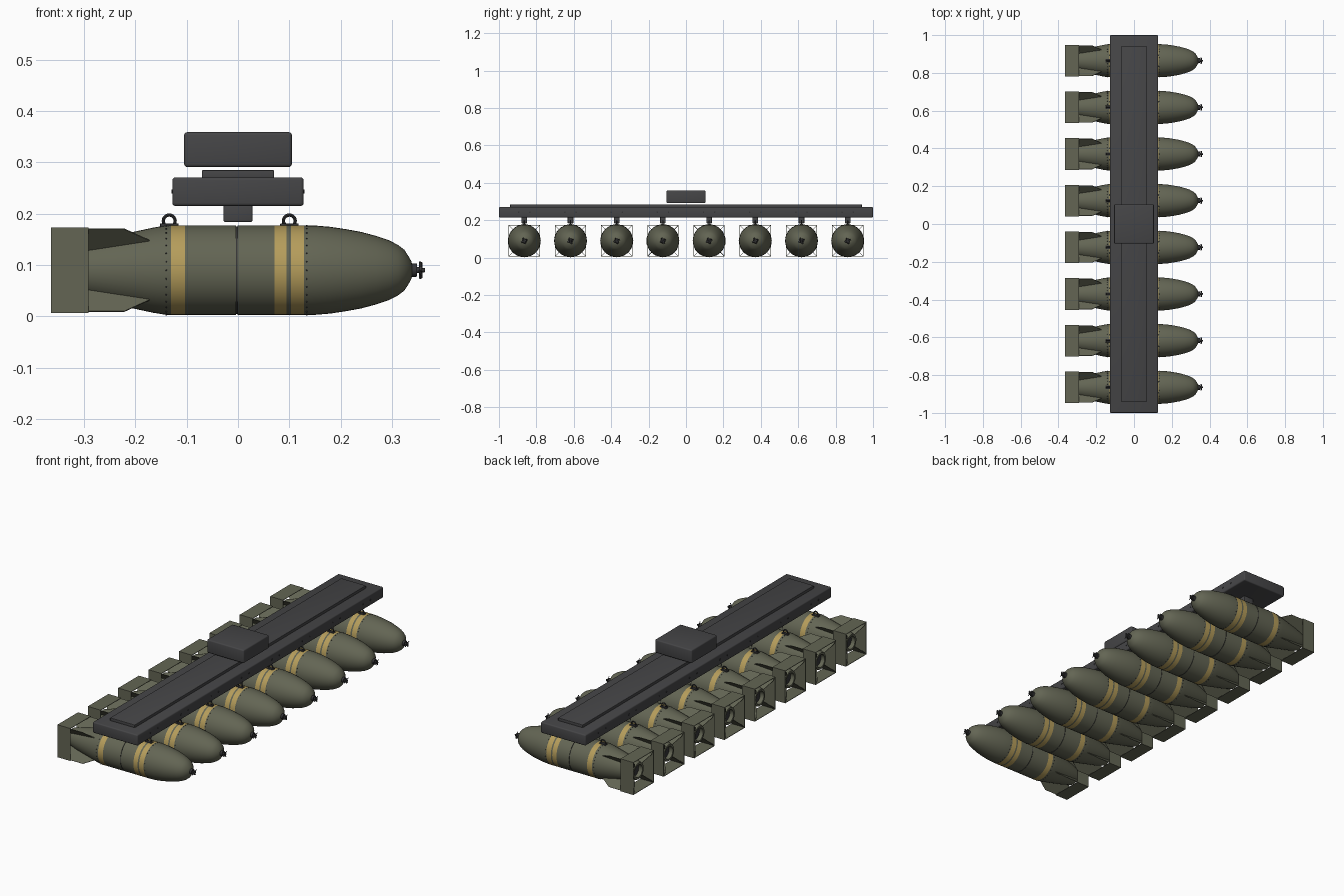
import bpy, bmesh, math
from mathutils import Matrix, Vector

if "Cube" in bpy.data.objects:
    bpy.data.objects.remove(bpy.data.objects["Cube"])


def material(name, col):
    m = bpy.data.materials.new(name)
    m.diffuse_color = (*col, 1)
    m.use_nodes = True
    m.node_tree.nodes["Principled BSDF"].inputs["Base Color"].default_value = m.diffuse_color
    return m


OLIVE = material("olive paint", (0.125, 0.13, 0.088))
YELLOW = material("yellow band", (0.46, 0.335, 0.105))
RACK = material("rack grey", (0.06, 0.06, 0.063))
DARK = material("dark steel", (0.035, 0.035, 0.037))
CZ = 0.09                                   # height of the bomb axis
ROWS = [(i - 3.5) * 0.247 for i in range(8)]


def finish(bm, name, mats, smooth=True):
    bmesh.ops.recalc_face_normals(bm, faces=bm.faces)
    me = bpy.data.meshes.new(name)
    bm.to_mesh(me)
    bm.free()
    for m in mats:
        me.materials.append(m)
    ob = bpy.data.objects.new(name, me)
    bpy.context.collection.objects.link(ob)
    if smooth:
        bpy.ops.object.select_all(action='DESELECT')
        bpy.context.view_layer.objects.active = ob
        ob.select_set(True)
        bpy.ops.object.shade_smooth_by_angle(angle=math.radians(35))
    return ob


def lathe(bm, profile, n):
    """Revolve (x, radius) points round the bomb axis."""
    rings = [[bm.verts.new((x, r * math.cos(2 * math.pi * k / n), CZ + r * math.sin(2 * math.pi * k / n)))
              for k in range(n)] for x, r in profile]
    for a, b in zip(rings, rings[1:]):
        for k in range(n):
            bm.faces.new((a[k], a[(k + 1) % n], b[(k + 1) % n], b[k]))
    bm.faces.new(rings[0])
    bm.faces.new(rings[-1])


def box(bm, lo, hi, bevel=0.0):
    lo, hi = Vector(lo), Vector(hi)
    mat = Matrix.Translation((lo + hi) / 2) @ Matrix.Diagonal((*(hi - lo), 1))
    vs = bmesh.ops.create_cube(bm, size=1, matrix=mat)['verts']
    if bevel:
        es = list({e for v in vs for e in v.link_edges})
        bmesh.ops.bevel(bm, geom=es, offset=bevel, segments=3, profile=0.5, affect='EDGES')


def torus(bm, c, R, r, n=20, m=8):
    """Ring standing in the xz plane."""
    v = [[bm.verts.new((c[0] + (R + r * math.cos(b)) * math.cos(a), c[1] + r * math.sin(b),
                        c[2] + (R + r * math.cos(b)) * math.sin(a)))
          for b in (2 * math.pi * j / m for j in range(m))] for a in (2 * math.pi * i / n for i in range(n))]
    for i in range(n):
        for j in range(m):
            bm.faces.new((v[i][j], v[(i + 1) % n][j], v[(i + 1) % n][(j + 1) % m], v[i][(j + 1) % m]))


parts = []

# bomb body: hollow tail end, cone, banded cylinder with seam groove, ogive nose
bm = bmesh.new()
lathe(bm, [(-0.315, 0.03), (-0.335, 0.032), (-0.335, 0.042), (-0.29, 0.056), (-0.2, 0.0755), (-0.165, 0.083),
           (-0.14, 0.087), (-0.131, 0.0875), (-0.103, 0.0875), (-0.0035, 0.0875), (-0.0035, 0.0855),
           (-0.0005, 0.0855), (-0.0005, 0.0875), (0.071, 0.0875), (0.095, 0.0875), (0.103, 0.0875),
           (0.129, 0.0875), (0.15, 0.087), (0.18, 0.0845), (0.21, 0.080), (0.24, 0.0745), (0.27, 0.0665),
           (0.295, 0.058), (0.312, 0.049), (0.324, 0.04), (0.333, 0.026), (0.338, 0.017), (0.339, 0.012)], 40)
for f in bm.faces:
    x = f.calc_center_median().x
    if any(a < x < b for a, b in ((-0.131, -0.103), (0.071, 0.095), (0.103, 0.129))):
        f.material_index = 1
    elif -0.004 < x < 0 or -0.33 < x < -0.31 and len(f.verts) > 4:
        f.material_index = 2
parts.append(finish(bm, "bomb_body", [OLIVE, YELLOW, DARK]))

# four diagonal tail fins
bm = bmesh.new()
outline = [(-0.362, 0.114), (-0.222, 0.114), (-0.172, 0.082), (-0.2, 0.07), (-0.33, 0.036), (-0.362, 0.095)]
for k in range(4):
    a = math.radians(45 + 90 * k)
    d = Vector((0, math.cos(a), math.sin(a)))
    t = Vector((0, -math.sin(a), math.cos(a))) * 0.0012
    s = [[bm.verts.new(Vector((x, 0, CZ)) + d * r + t * q) for x, r in outline] for q in (-1, 1)]
    bm.faces.new(s[0])
    bm.faces.new(s[1][::-1])
    for i in range(6):
        j = (i + 1) % 6
        bm.faces.new((s[0][i], s[0][j], s[1][j], s[1][i]))
parts.append(finish(bm, "tail_fins", [OLIVE], False))

# open square box tail
bm = bmesh.new()
loops = [[bm.verts.new((x, y * h, CZ + z * h)) for y, z in ((1, 1), (-1, 1), (-1, -1), (1, -1))]
         for x, h in ((-0.364, 0.0835), (-0.291, 0.0835), (-0.291, 0.081), (-0.364, 0.081))]
for i in range(4):
    a, b = loops[i], loops[(i + 1) % 4]
    for k in range(4):
        bm.faces.new((a[k], a[(k + 1) % 4], b[(k + 1) % 4], b[k]))
parts.append(finish(bm, "tail_box", [OLIVE], False))

# nose fuze with arming vanes
bm = bmesh.new()
lathe(bm, [(0.333, 0.014), (0.349, 0.013), (0.349, 0.006), (0.354, 0.006), (0.354, 0.009),
           (0.359, 0.009), (0.359, 0.005), (0.364, 0.004)], 14)
for k in range(4):
    n0 = len(bm.verts)
    box(bm, (-0.0015, 0.004, -0.004), (0.0015, 0.017, 0.004))
    bm.verts.ensure_lookup_table()
    m = (Matrix.Translation((0.3565, 0, CZ)) @ Matrix.Rotation(math.pi * k / 2 + 0.4, 4, 'X')
         @ Matrix.Rotation(0.6, 4, 'Y'))
    bmesh.ops.transform(bm, matrix=m, verts=bm.verts[n0:])
parts.append(finish(bm, "nose_fuze", [DARK]))

# suspension lugs on base plates
bm = bmesh.new()
for x in (-0.134, 0.1):
    torus(bm, (x, 0, 0.186), 0.0115, 0.0032)
    box(bm, (x - 0.018, -0.009, 0.172), (x + 0.018, 0.009, 0.181), 0.0015)
parts.append(finish(bm, "suspension_lugs", [DARK]))

# rivet rings
bm = bmesh.new()
for x in (-0.14, 0.134):
    for k in range(32):
        m = (Matrix.Translation((0, 0, CZ)) @ Matrix.Rotation(2 * math.pi * k / 32, 4, 'X')
             @ Matrix.Translation((x, 0, 0.0875)))
        bmesh.ops.create_cone(bm, cap_ends=True, segments=6, radius1=0.002, radius2=0.0014, depth=0.002, matrix=m)
parts.append(finish(bm, "rivets", [DARK], False))

# hanger block between each bomb and the beam
bm = bmesh.new()
box(bm, (-0.028, -0.015, 0.184), (0.028, 0.015, 0.217), 0.003)
parts.append(finish(bm, "hanger", [RACK]))

# repeat every bomb part along the rack
for ob in parts:
    for y in ROWS[1:]:
        c = ob.copy()
        c.location.y = y
        bpy.context.collection.objects.link(c)
    ob.location.y = ROWS[0]

# rack: beam, top plate, centre mount
for name, lo, hi, bev in (("rack_beam", (-0.128, -1, 0.215), (0.128, 1, 0.271), 0.006),
                          ("top_plate", (-0.07, -0.94, 0.268), (0.07, 0.94, 0.285), 0.002),
                          ("centre_mount", (-0.105, -0.104, 0.291), (0.105, 0.104, 0.359), 0.006)):
    bm = bmesh.new()
    box(bm, lo, hi, bev)
    finish(bm, name, [RACK])

# bolts along both sides of the beam
bm = bmesh.new()
for s in (-1, 1):
    for y in ROWS:
        for d in (-0.03, 0.03):
            m = Matrix.Translation((s * 0.1285, y + d, 0.243)) @ Matrix.Rotation(math.pi / 2, 4, 'Y')
            bmesh.ops.create_cone(bm, cap_ends=True, segments=8, radius1=0.004, radius2=0.004, depth=0.003, matrix=m)
finish(bm, "beam_bolts", [DARK], False)
